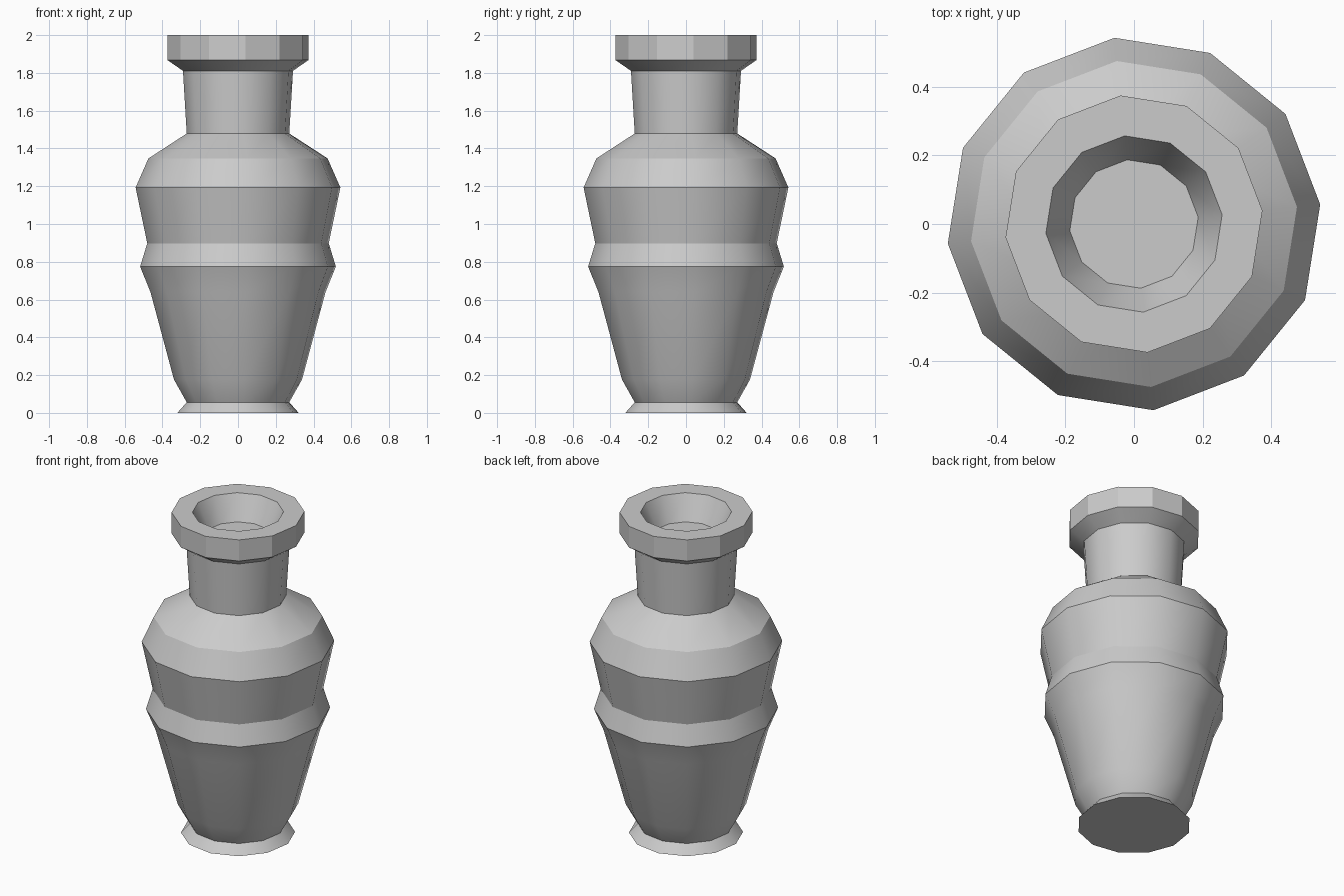
import bpy, bmesh, math

cube = bpy.data.objects.get("Cube")
if cube:
    bpy.data.objects.remove(cube, do_unlink=True)

SIDES = 12
TURN = math.radians(6)

# (radius, height, sharp ring) from the foot, up the outside, into the mouth
PROFILE = [
    (0.323, 0.0, True), (0.273, 0.056, True), (0.341, 0.177, False),
    (0.466, 0.64, False), (0.521, 0.774, True), (0.483, 0.898, True),
    (0.545, 1.193, True), (0.477, 1.347, True), (0.273, 1.479, True),
    (0.293, 1.811, True), (0.376, 1.868, True), (0.376, 2.0, True),
    (0.258, 2.0, True), (0.188, 1.85, True),
]

clay = bpy.data.materials.new("grey clay")
clay.use_nodes = True
colour = (0.6, 0.6, 0.6, 1.0)
clay.diffuse_color = colour
clay.node_tree.nodes["Principled BSDF"].inputs["Base Color"].default_value = colour


def ring(bm, radius, z):
    angles = [TURN + math.tau * i / SIDES for i in range(SIDES)]
    return [bm.verts.new((radius * math.cos(a), radius * math.sin(a), z)) for a in angles]


bm = bmesh.new()
rings = [ring(bm, r, z) for r, z, _ in PROFILE]

# walls
for low, high in zip(rings, rings[1:]):
    for i in range(SIDES):
        j = (i + 1) % SIDES
        bm.faces.new((low[i], low[j], high[j], high[i])).smooth = True

# underside and the floor of the mouth
bm.faces.new(rings[0][::-1])
bm.faces.new(rings[-1])

# crisp horizontal rings, and crisp corners on the upright lip
for loop, (_, _, sharp) in zip(rings, PROFILE):
    for i in range(SIDES):
        bm.edges.get((loop[i], loop[(i + 1) % SIDES])).smooth = not sharp
for a, b in zip(rings[10], rings[11]):
    bm.edges.get((a, b)).smooth = False

mesh = bpy.data.meshes.new("vase")
bm.to_mesh(mesh)
bm.free()
mesh.materials.append(clay)
vase = bpy.data.objects.new("vase", mesh)
bpy.context.collection.objects.link(vase)
